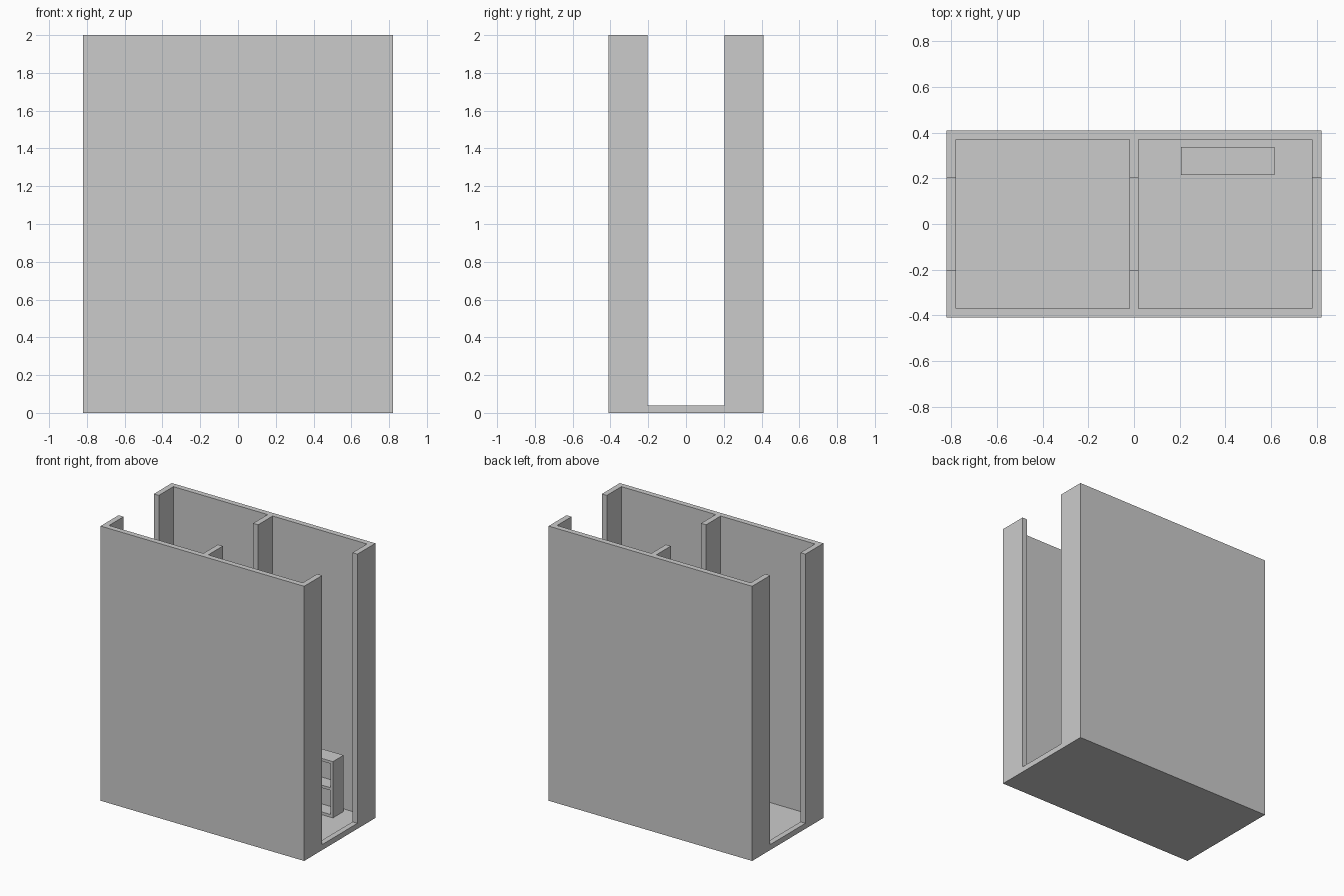
import bpy

if "Cube" in bpy.data.objects:
    bpy.data.objects.remove(bpy.data.objects["Cube"])

W, D, H = 0.82, 0.41, 2.0     # half width, half depth, height
T = 0.04                      # wall thickness
DOOR = 0.203                  # half width of the door openings
FLOOR, SILL = 0.02, 0.04      # floor level, doorway threshold level


def join_boxes(name, boxes):
    """One mesh object made of (x0, x1, y0, y1, z0, z1) boxes."""
    parts = []
    for x0, x1, y0, y1, z0, z1 in boxes:
        bpy.ops.mesh.primitive_cube_add(
            size=1, location=((x0 + x1) / 2, (y0 + y1) / 2, (z0 + z1) / 2))
        ob = bpy.context.object
        ob.scale = (x1 - x0, y1 - y0, z1 - z0)
        parts.append(ob)
    bpy.ops.object.select_all(action='DESELECT')
    for ob in parts:
        ob.select_set(True)
    bpy.context.view_layer.objects.active = parts[0]
    if len(parts) > 1:
        bpy.ops.object.join()
    ob = bpy.context.object
    bpy.ops.object.transform_apply(location=True, rotation=True, scale=True)
    ob.name = name
    return ob


def cut(ob, cutter):
    """Subtract the cutter, then remove it."""
    mod = ob.modifiers.new("cut", 'BOOLEAN')
    mod.operation = 'DIFFERENCE'
    mod.solver = 'EXACT'
    mod.object = cutter
    bpy.context.view_layer.objects.active = ob
    bpy.ops.object.modifier_apply(modifier=mod.name)
    bpy.data.objects.remove(cutter)


# Two-room shell: solid block, rooms hollowed, doorways slotted through
shell = join_boxes("room_shell", [(-W, W, -D, D, 0, H)])
cut(shell, join_boxes("left_room_cutter", [
    (-W + T, -T / 2, -D + T, D - T, FLOOR, H + 0.1)]))
cut(shell, join_boxes("right_room_cutter", [
    (T / 2, W - T, -D + T, D - T, FLOOR, H + 0.1)]))
cut(shell, join_boxes("doorway_cutter", [
    (-W - 0.1, W + 0.1, -DOOR, DOOR, SILL, H + 0.1)]))

# Open shelf unit standing by the back wall of the right room
x0, x1, y0, y1, z0, z1 = 0.205, 0.615, 0.214, 0.337, FLOOR, 0.43
b = 0.02
shelf = join_boxes("shelf_unit", [(x0, x1, y0, y1, z0, z1)])
mid = (z0 + z1) / 2
for i, (lo, hi) in enumerate([(z0 + b, mid - b / 2), (mid + b / 2, z1 - b)]):
    cut(shelf, join_boxes(f"compartment_cutter_{i}", [
        (x0 + b, x1 - b, y0 - 0.1, y1 - b, lo, hi)]))
